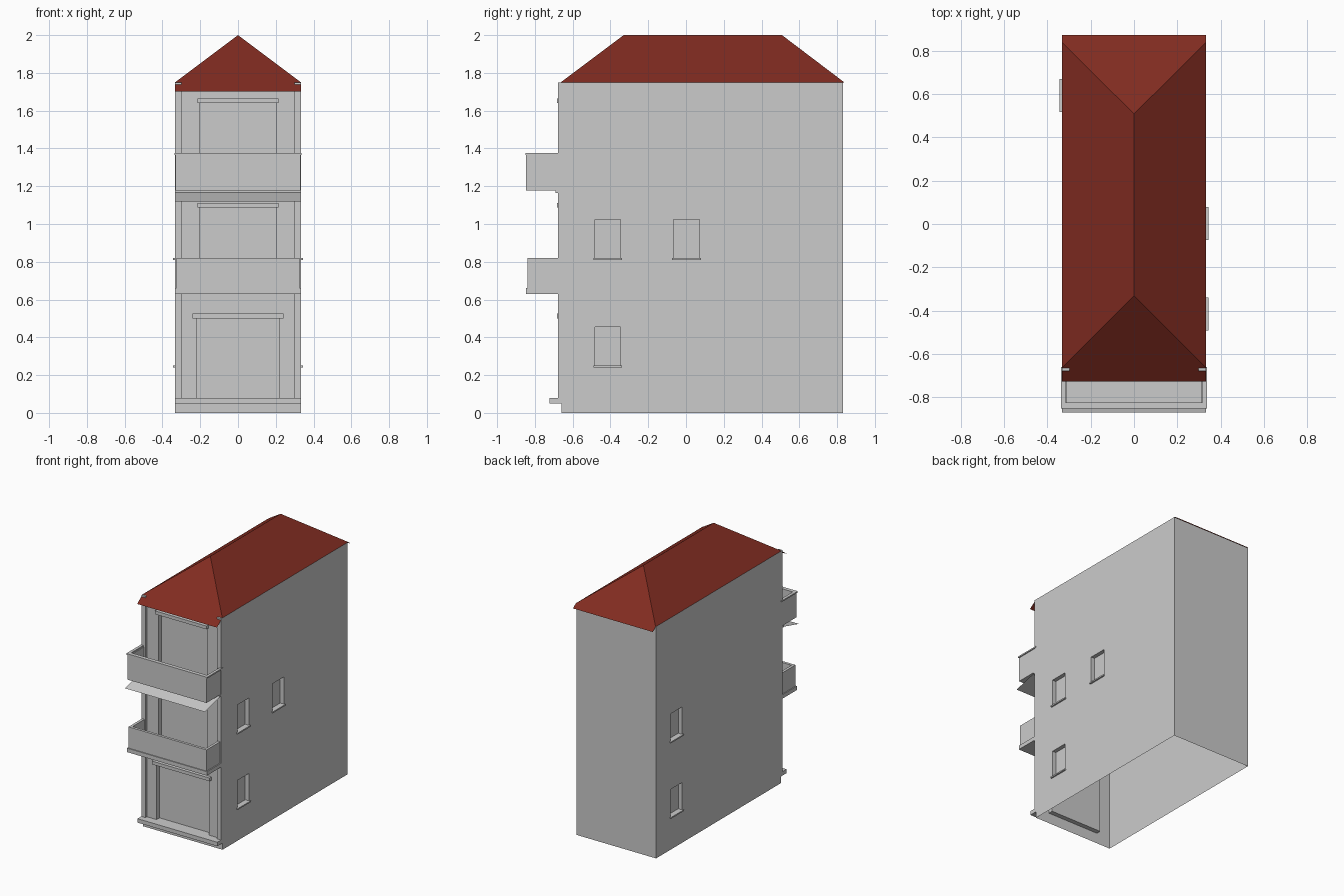
import bpy, bmesh
from math import sin, cos, radians

if "Cube" in bpy.data.objects:
    bpy.data.objects.remove(bpy.data.objects["Cube"])

W = 0.333                       # half width of the house
FRONT, BACK, EAVE = -0.66, 0.832, 1.75


def make(name, verts, faces, mat=None):
    me = bpy.data.meshes.new(name)
    me.from_pydata(verts, [], faces)
    bm = bmesh.new()
    bm.from_mesh(me)
    bmesh.ops.remove_doubles(bm, verts=bm.verts, dist=1e-5)
    bm.to_mesh(me)
    bm.free()
    ob = bpy.data.objects.new(name, me)
    bpy.context.collection.objects.link(ob)
    if mat:
        me.materials.append(mat)
    return ob


def box(name, x0, x1, y0, y1, z0, z1):
    v = [(x, y, z) for x in (x0, x1) for y in (y0, y1) for z in (z0, z1)]
    f = [(0, 1, 3, 2), (4, 6, 7, 5), (0, 4, 5, 1), (2, 3, 7, 6), (0, 2, 6, 4), (1, 5, 7, 3)]
    return make(name, v, f)


def wall(name, angle, dist, u0, u1, holes=(), depth=0.03):
    """Flat wall facing -y turned by angle, with recessed panels at holes (u0, u1, z0, z1)."""
    a = radians(angle)
    verts, faces = [], []

    def quad(*pts):
        n = len(verts)
        for u, z, d in pts:
            y = -dist + d
            verts.append((u * cos(a) - y * sin(a), u * sin(a) + y * cos(a), z))
        faces.append((n, n + 1, n + 2, n + 3))

    us = sorted({u0, u1, *[h[0] for h in holes], *[h[1] for h in holes]})
    zs = sorted({0, EAVE, *[h[2] for h in holes], *[h[3] for h in holes]})
    for a0, a1 in zip(us, us[1:]):
        for z0, z1 in zip(zs, zs[1:]):
            um, zm = (a0 + a1) / 2, (z0 + z1) / 2
            if not any(h[0] < um < h[1] and h[2] < zm < h[3] for h in holes):
                quad((a0, z0, 0), (a1, z0, 0), (a1, z1, 0), (a0, z1, 0))
    for h0, h1, z0, z1 in holes:
        c = [(h0, z0), (h1, z0), (h1, z1), (h0, z1)]
        quad(*[(u, z, depth) for u, z in c])
        for p, q in zip(c, c[1:] + c[:1]):
            quad((*p, 0), (*q, 0), (*q, depth), (*p, depth))
    return make(name, verts, faces)


# Walls: open at the bottom, with recessed doors and windows
doors = [(0.218, 0.08, 0.50), (0.203, 0.66, 1.087), (0.203, 1.19, 1.64)]
right_windows = [(-0.415, 0.25), (-0.415, 0.82), (0.003, 0.82)]
left_windows = [(0.593, 0.25), (0.593, 0.82)]
wall("front_wall", 0, -FRONT, -W, W, [(-w, w, z0, z1) for w, z0, z1 in doors], 0.035)
wall("back_wall", 180, BACK, -W, W)
wall("right_wall", 90, W, FRONT, BACK, [(y - 0.068, y + 0.068, z, z + 0.205) for y, z in right_windows])
wall("left_wall", 270, W, -BACK, -FRONT, [(-y - 0.068, -y + 0.068, z, z + 0.205) for y, z in left_windows])

# Window sills
for side, wins in ((1, right_windows), (-1, left_windows)):
    for y, z in wins:
        xs = sorted((side * (W - 0.03), side * (W + 0.011)))
        box("window_sill", *xs, y - 0.076, y + 0.076, z - 0.01, z)

# Door lintels
for (w, z0, z1), hw in zip(doors, (0.24, 0.215, 0.215)):
    box("door_lintel", -hw, hw, -0.683, FRONT, z1, z1 + 0.025)

# Corner pilasters and entrance step
for s in (-1, 1):
    xs = sorted((s * 0.298, s * W))
    box("corner_pilaster", *xs, -0.678, FRONT, 0.05, EAVE)
box("entrance_step", -W, W, -0.722, FRONT, 0.05, 0.08)


def balcony(name, hw, y0, z0, zf, z1, slab_hw, slab_y, t=0.02):
    box(name + "_slab", -slab_hw, slab_hw, slab_y, FRONT, z0, zf)
    # U-shaped parapet
    out = [(-hw, FRONT), (-hw, y0), (hw, y0), (hw, FRONT)]
    inn = [(-hw + t, FRONT), (-hw + t, y0 + t), (hw - t, y0 + t), (hw - t, FRONT)]
    v = [(x, y, z) for z in (zf, z1) for x, y in out + inn]
    f = []
    for i in range(3):
        f += [(i, i + 1, i + 9, i + 8), (i + 5, i + 4, i + 12, i + 13),
              (i + 8, i + 9, i + 13, i + 12), (i + 1, i, i + 4, i + 5)]
    make(name + "_parapet", v, f)


balcony("lower_balcony", 0.326, -0.84, 0.63, 0.66, 0.82, W, -0.847)
balcony("upper_balcony", 0.33, -0.847, 1.178, 1.19, 1.365, 0.33, -0.847)
# Rail around the top of the upper balcony
box("upper_front_rail", -0.337, 0.337, -0.851, -0.822, 1.365, 1.375)
for s in (-1, 1):
    xs = sorted((s * 0.316, s * 0.337))
    box("upper_side_rail", *xs, -0.822, FRONT, 1.365, 1.375)

# Thin sloping awning under the upper balcony
box("awning_ledge", -W, W, -0.69, FRONT, 1.165, 1.178)
make("awning", [(-W, -0.87, 1.12), (W, -0.87, 1.12), (W, -0.68, 1.17), (-W, -0.68, 1.17)], [(0, 1, 2, 3)])

# Hipped roof with thin overhanging lips at the front and back
red = bpy.data.materials.new("roof_red")
red.diffuse_color = (0.22, 0.025, 0.015, 1)
red.use_nodes = True
red.node_tree.nodes["Principled BSDF"].inputs["Base Color"].default_value = red.diffuse_color
make("roof", [(-W, -0.663, EAVE), (W, -0.663, EAVE), (W, 0.838, EAVE), (-W, 0.838, EAVE),
              (0, -0.33, 2), (0, 0.508, 2),
              (-W, -0.727, 1.702), (W, -0.727, 1.702), (W, 0.872, 1.724), (-W, 0.872, 1.724)],
     [(0, 1, 4), (1, 2, 5, 4), (2, 3, 5), (3, 0, 4, 5), (6, 7, 1, 0), (8, 9, 3, 2)], red)
